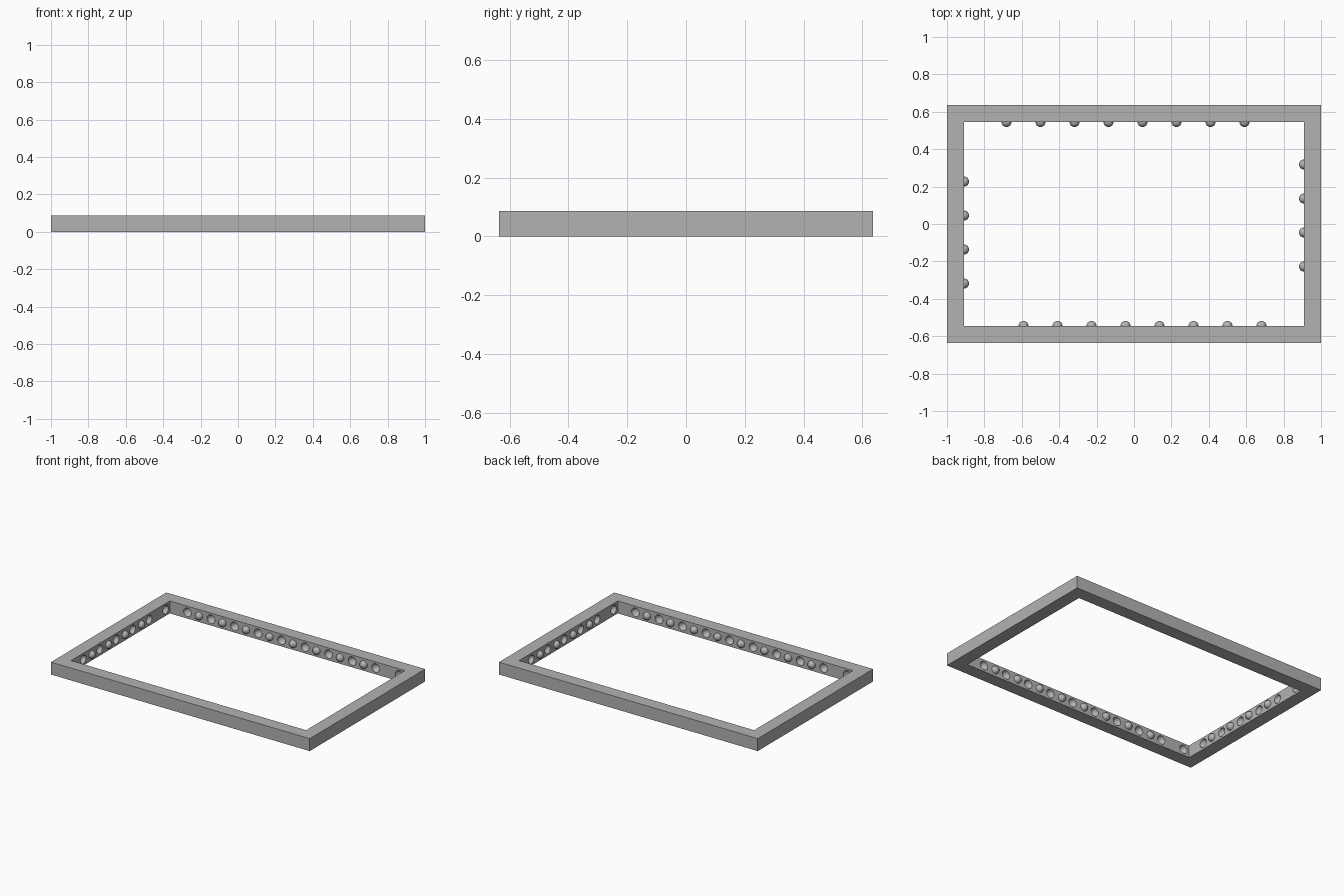
import bpy, bmesh, math
from mathutils import Matrix, Vector

cube = bpy.data.objects.get("Cube")
if cube:
    bpy.data.objects.remove(cube, do_unlink=True)

U = 1 / 11                 # module: wall thickness, half the ball pitch
HEIGHT = 0.087
BALL_R, SOCKET_R = 0.027, 0.03

grey = bpy.data.materials.new("grey plastic")
grey.use_nodes = True
colour = (0.45, 0.45, 0.45, 1)
grey.diffuse_color = colour
grey.node_tree.nodes["Principled BSDF"].inputs["Base Color"].default_value = colour


def make_object(name, bm):
    bmesh.ops.recalc_face_normals(bm, faces=bm.faces)
    mesh = bpy.data.meshes.new(name)
    bm.to_mesh(mesh)
    bm.free()
    mesh.materials.append(grey)
    obj = bpy.data.objects.new(name, mesh)
    bpy.context.collection.objects.link(obj)
    return obj


def wall_spots(long_steps, short_steps):
    """Points on the inner walls with inward normals, repeated by a half turn."""
    spots = []
    for s in (1, -1):
        spots += [(Vector((s * k * U, s * 6 * U, HEIGHT / 2)), Vector((0, -s, 0))) for k in long_steps]
        spots += [(Vector((-s * 10 * U, s * k * U, HEIGHT / 2)), Vector((s, 0, 0))) for k in short_steps]
    return spots


def spheres(spots, radius, half):
    bm = bmesh.new()
    for point, normal in spots:
        turn = normal.to_track_quat('Z', 'Y').to_matrix().to_4x4()
        new = bmesh.ops.create_uvsphere(bm, u_segments=24, v_segments=16, radius=radius,
                                        matrix=Matrix.Translation(point) @ turn)["verts"]
        if half:
            hidden = [v for v in new if (v.co - point).dot(normal) < -0.001]
            bmesh.ops.delete(bm, geom=hidden, context='VERTS')
    return bm


# Rectangular frame: ring of four mitred walls
bm = bmesh.new()
rings = []
for x, y in ((11 * U, 7 * U), (10 * U, 6 * U)):
    for z in (0, HEIGHT):
        rings.append([bm.verts.new((sx * x, sy * y, z))
                      for sx, sy in ((-1, -1), (1, -1), (1, 1), (-1, 1))])
out_low, out_top, in_low, in_top = rings
for a, b in ((out_low, out_top), (out_top, in_top), (in_top, in_low), (in_low, out_low)):
    for i in range(4):
        j = (i + 1) % 4
        bm.faces.new((a[i], a[j], b[j], b[i]))
frame = make_object("frame", bm)

# Round sockets hollowed out of the inner walls
socket_long = [-8.5 + 2 * i for i in range(10)]
socket_short = [-4.5 + 2 * i for i in range(6)]
cutter = make_object("socket_cutter", spheres(wall_spots(socket_long, socket_short), SOCKET_R, False))
cutter.hide_render = True
cut = frame.modifiers.new("sockets", 'BOOLEAN')
cut.operation = 'DIFFERENCE'
cut.solver = 'EXACT'
cut.object = cutter
bpy.context.view_layer.objects.active = frame
frame.select_set(True)
bpy.ops.object.modifier_apply(modifier=cut.name)
bpy.data.objects.remove(cutter, do_unlink=True)

# Half-ball studs between the sockets
ball_long = [-7.5 + 2 * i for i in range(8)]
ball_short = [-3.5 + 2 * i for i in range(4)]
studs = make_object("ball_studs", spheres(wall_spots(ball_long, ball_short), BALL_R, True))

# Smooth balls and sockets, crisp frame edges
for obj in (frame, studs):
    bpy.ops.object.select_all(action='DESELECT')
    obj.select_set(True)
    bpy.context.view_layer.objects.active = obj
    bpy.ops.object.shade_smooth_by_angle(angle=math.radians(30))
